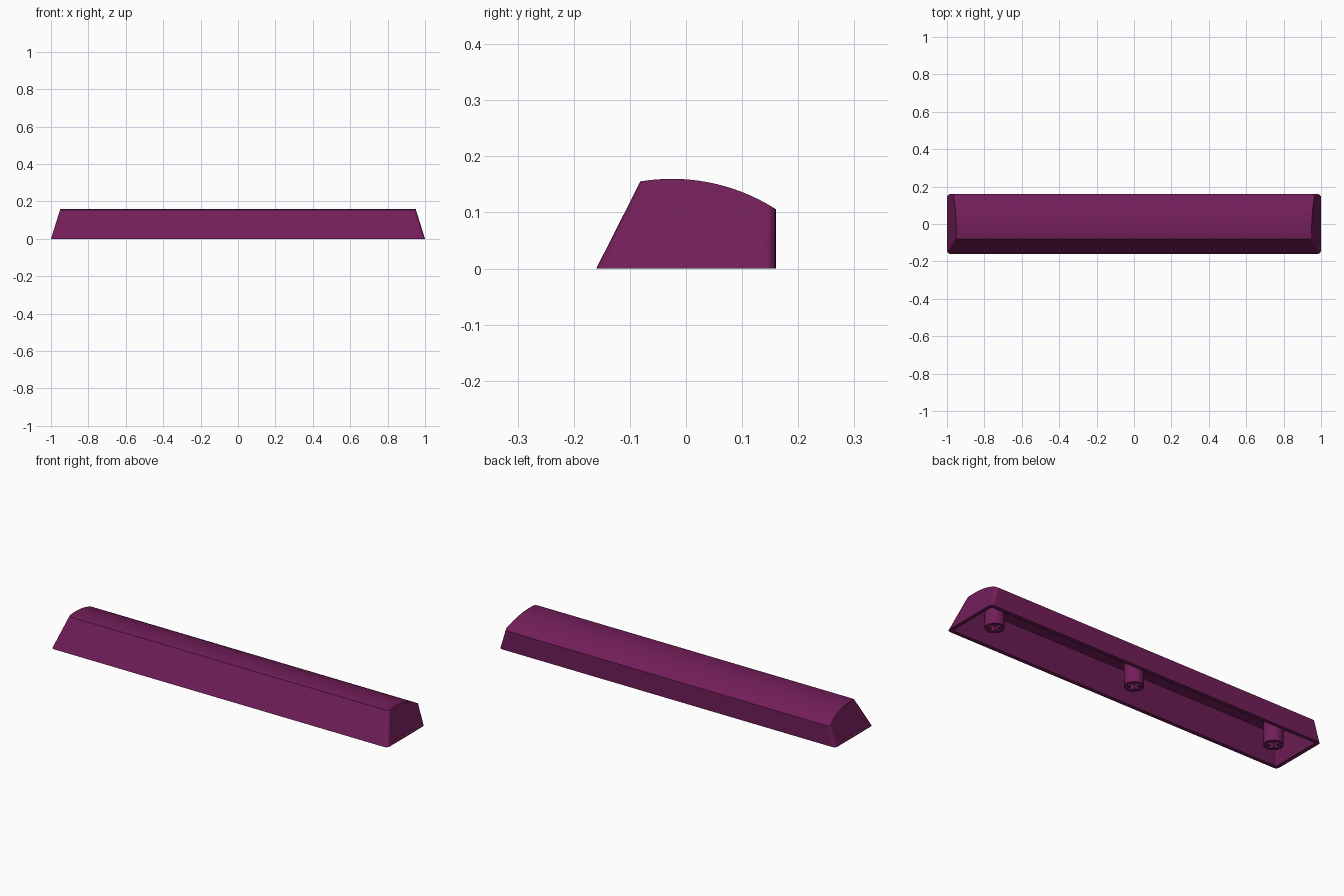
import bpy
import bmesh
import math

if "Cube" in bpy.data.objects:
    bpy.data.objects.remove(bpy.data.objects["Cube"], do_unlink=True)

plum = bpy.data.materials.new("plum plastic")
plum.use_nodes = True
COLOUR = (0.168, 0.013, 0.099, 1)
plum.diffuse_color = COLOUR
bsdf = plum.node_tree.nodes["Principled BSDF"]
bsdf.inputs["Base Color"].default_value = COLOUR
bsdf.inputs["Roughness"].default_value = 0.6


def finish(bm, name):
    """Turn a bmesh into a smooth-shaded object with sharp edges kept."""
    bmesh.ops.recalc_face_normals(bm, faces=bm.faces)
    mesh = bpy.data.meshes.new(name)
    bm.to_mesh(mesh)
    bm.free()
    mesh.materials.append(plum)
    obj = bpy.data.objects.new(name, mesh)
    bpy.context.collection.objects.link(obj)
    bpy.ops.object.select_all(action="DESELECT")
    obj.select_set(True)
    bpy.context.view_layer.objects.active = obj
    bpy.ops.object.shade_smooth_by_angle(angle=math.radians(30))
    weighted = obj.modifiers.new("even shading", "WEIGHTED_NORMAL")
    weighted.keep_sharp = True
    return obj


def add_skin(bm, wall, top, corner):
    """Add one open-bottomed skin of the cap and return its bottom loop."""
    peak_y, radius = -0.025, 0.344
    peak_z = 0.16 - top
    y0 = -0.16 + wall
    y1 = 0.16 - wall
    slope = 0.078 / 0.154

    def arc(y):
        return peak_z - radius + math.sqrt(radius ** 2 - (y - peak_y) ** 2)

    # the sloping front meets the arched top
    y_front = y0
    for _ in range(20):
        y_front = y0 + slope * arc(y_front)
    steps = 16
    profile = [(y0, 0.0)]
    for i in range(steps + 1):
        y = y_front + (y1 - y_front) * i / steps
        profile.append((y, arc(y)))
    profile.append((y1, 0.0))

    # two leaning end faces joined by long strips
    ends = []
    for side in (-1, 1):
        ends.append([bm.verts.new((side * (1 - wall - 0.3125 * z), y, z))
                     for y, z in profile])
    bm.faces.new(ends[0])
    bm.faces.new(ends[1][::-1])
    n = len(profile)
    for i in range(n):
        j = (i + 1) % n
        bm.faces.new((ends[0][i], ends[1][i], ends[1][j], ends[0][j]))

    # round the four upright corners
    uprights = [e for end in ends for v in (end[0], end[-1])
                for e in v.link_edges if e.other_vert(v).co.z > 0.01]
    bmesh.ops.bevel(bm, geom=uprights, offset=corner, offset_type="OFFSET",
                    segments=5, profile=0.5, affect="EDGES")

    # level the base and open it
    base = min(bm.faces, key=lambda f: f.calc_center_median().z)
    loop = sorted(base.verts, key=lambda v: math.atan2(v.co.y, v.co.x))
    for v in loop:
        v.co.z = 0.0
    bm.faces.remove(base)
    return loop


# Hollow cap: outer and inner skins joined by the bottom rim
bm = bmesh.new()
outer = add_skin(bm, 0.0, 0.0, 0.018)
inner = add_skin(bm, 0.02, 0.033, 0.008)
for i in range(len(outer)):
    bm.faces.new((outer[i - 1], outer[i], inner[i], inner[i - 1]))
finish(bm, "key_cap")


def ring(bm, points, z):
    verts = [bm.verts.new((x, y, z)) for x, y in points]
    edges = [bm.edges.new((verts[i - 1], verts[i]))
             for i in range(len(verts))]
    return verts, edges


def add_stem(name, x):
    """Round post with a cross-shaped socket in its lower end."""
    bm = bmesh.new()
    circle = [(0.047 * math.cos(math.tau * i / 40),
               0.047 * math.sin(math.tau * i / 40)) for i in range(40)]
    a, b = 0.010, 0.035
    quarter = [(b, -a), (b, a), (a, a)]
    cross = []
    for turn in range(4):
        cross += quarter
        quarter = [(-v, u) for u, v in quarter]
    low, low_edges = ring(bm, circle, 0.001)
    high, _ = ring(bm, circle, 0.14)
    mouth, mouth_edges = ring(bm, cross, 0.001)
    floor, _ = ring(bm, cross, 0.066)
    for lower, upper in ((low, high), (mouth, floor)):
        for i in range(len(lower)):
            bm.faces.new((lower[i - 1], lower[i], upper[i], upper[i - 1]))
        bm.faces.new(upper)
    bmesh.ops.triangle_fill(bm, use_beauty=True, edges=low_edges + mouth_edges)
    stem = finish(bm, name)
    stem.location.x = x


# Three mounting stems under the cap
for stem_name, stem_x in (("right_stem", -0.845), ("centre_stem", 0.0),
                          ("left_stem", 0.845)):
    add_stem(stem_name, stem_x)
